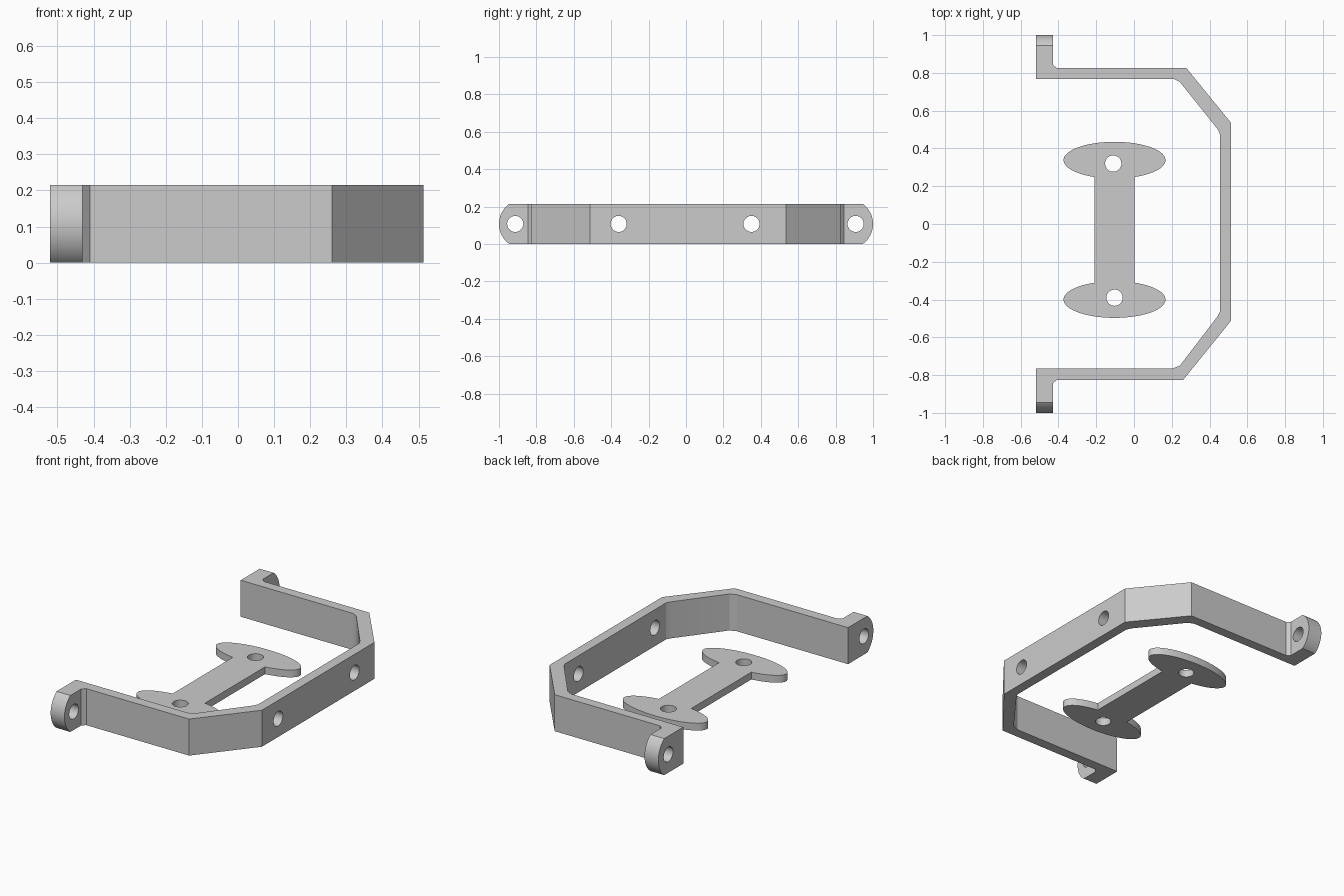
import bpy
import bmesh
from math import radians, sin, cos, asin, acos, pi
from mathutils import Matrix

cube = bpy.data.objects.get("Cube")
if cube:
    bpy.data.objects.remove(cube, do_unlink=True)

HEIGHT = 0.215
PLATE = 0.043
HOLE_R = 0.043

grey = bpy.data.materials.new("light grey")
grey.use_nodes = True
grey.diffuse_color = (0.6, 0.6, 0.6, 1)
grey.node_tree.nodes["Principled BSDF"].inputs["Base Color"].default_value = (0.6, 0.6, 0.6, 1)

# Turns local (x, y, z) into world (z, x, y), so prisms run along x
ALONG_X = Matrix(((0, 0, 1, 0), (1, 0, 0, 0), (0, 1, 0, 0), (0, 0, 0, 1)))


def prism(name, outline, low, high, matrix=Matrix()):
    """Extrude a closed 2D outline between two levels."""
    bm = bmesh.new()
    face = bm.faces.new([bm.verts.new((x, y, low)) for x, y in outline])
    new = bmesh.ops.extrude_face_region(bm, geom=[face])["geom"]
    for v in new:
        if isinstance(v, bmesh.types.BMVert):
            v.co.z = high
    bmesh.ops.transform(bm, matrix=matrix, verts=bm.verts)
    bmesh.ops.recalc_face_normals(bm, faces=bm.faces)
    mesh = bpy.data.meshes.new(name)
    bm.to_mesh(mesh)
    bm.free()
    mesh.materials.append(grey)
    obj = bpy.data.objects.new(name, mesh)
    bpy.context.collection.objects.link(obj)
    return obj


def arc(cx, cy, rx, ry, start, end, steps):
    angles = [start + (end - start) * i / steps for i in range(steps + 1)]
    return [(cx + rx * cos(a), cy + ry * sin(a)) for a in angles]


def circle(cx, cy):
    return arc(cx, cy, HOLE_R, HOLE_R, 0, 2 * pi, 40)[:-1]


def combine(obj, cutter, operation):
    """Apply one boolean and remove its cutter."""
    cutter.hide_render = True
    mod = obj.modifiers.new("cut", "BOOLEAN")
    mod.operation = operation
    mod.solver = "EXACT"
    mod.object = cutter
    bpy.context.view_layer.objects.active = obj
    bpy.ops.object.modifier_apply(modifier=mod.name)
    bpy.data.objects.remove(cutter, do_unlink=True)


def shade(obj):
    bpy.ops.object.select_all(action="DESELECT")
    obj.select_set(True)
    bpy.context.view_layer.objects.active = obj
    bpy.ops.object.shade_smooth_by_angle(angle=radians(15))


# Bent frame with outward mounting tabs
outer = [(-0.52, 1.0), (-0.43, 1.0), (-0.43, 0.845), (-0.41, 0.826),
         (0.277, 0.826), (0.514, 0.535), (0.514, -0.512), (0.26, -0.826),
         (-0.41, -0.826), (-0.43, -0.845), (-0.43, -1.0), (-0.52, -1.0)]
inner = [(-0.52, -0.765), (0.205, -0.765), (0.243, -0.75),
         (0.443, -0.488), (0.455, -0.465), (0.455, 0.475),
         (0.443, 0.502), (0.243, 0.752), (0.21, 0.768), (-0.52, 0.768)]
frame = prism("bent_frame", outer + inner, 0, HEIGHT)

# Round the tab ends seen from the side
tab_r = 0.1325
half = asin(0.1085 / tab_r)
mid = HEIGHT / 2
side = (arc(1 - tab_r, mid, tab_r, tab_r, -half, half, 20)
        + arc(tab_r - 1, mid, tab_r, tab_r, pi - half, pi + half, 20))
combine(frame, prism("end_rounding", side, -0.7, 0.7, ALONG_X), "INTERSECT")

# Bolt holes through the tabs and the long wall
for y, low, high in [(-0.913, -0.6, -0.4), (0.907, -0.6, -0.4),
                     (-0.36, 0.4, 0.6), (0.35, 0.4, 0.6)]:
    combine(frame, prism("bolt_hole", circle(y, mid), low, high, ALONG_X), "DIFFERENCE")
shade(frame)

# Flat plate: a bar joining two oval ends
RX, RY, CX = 0.27, 0.097, -0.103
neck = acos(0.105 / RX)
outline = (arc(CX, 0.338, RX, RY, -neck, pi + neck, 64)
           + arc(CX, -0.4, RX, RY, pi - neck, 2 * pi + neck, 64))
plate = prism("oval_ended_plate", outline, 0, PLATE)
for x, y in [(-0.11, 0.32), (-0.103, -0.39)]:
    combine(plate, prism("plate_hole", circle(x, y), -0.1, 0.2), "DIFFERENCE")
shade(plate)
